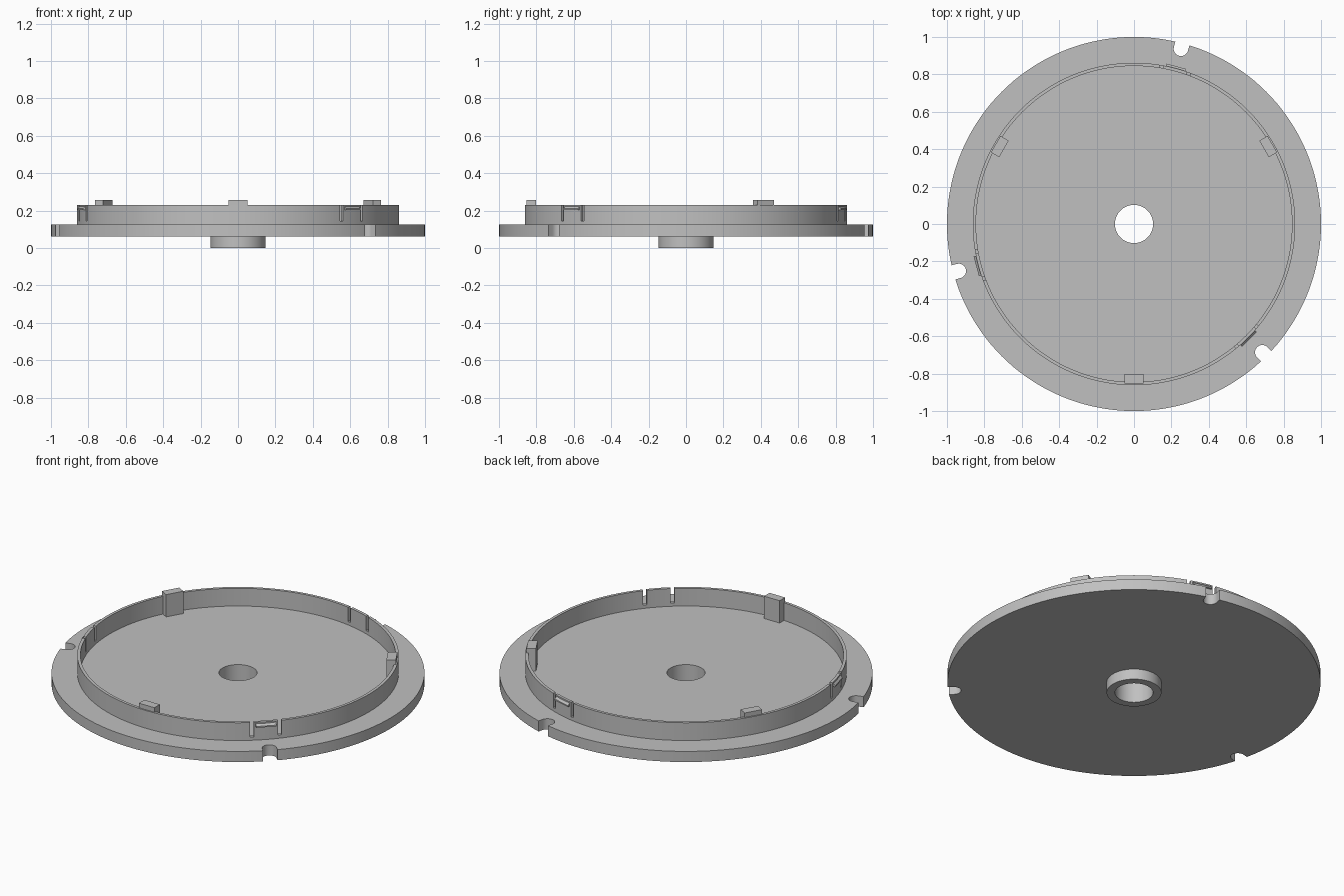
import bpy
import bmesh
from math import radians, cos, sin, pi
from mathutils import Matrix

cube = bpy.data.objects.get("Cube")
if cube:
    bpy.data.objects.remove(cube, do_unlink=True)

grey = bpy.data.materials.new("plain grey")
grey.use_nodes = True
GREY = (0.53, 0.53, 0.53, 1)
grey.diffuse_color = GREY
grey.node_tree.nodes["Principled BSDF"].inputs["Base Color"].default_value = GREY

SEGMENTS = 144
CLIP_ANGLES = (75, 195, -45)
BLOCK_ANGLES = (30, 150, -90)
FLOOR, RING_TOP = 0.125, 0.23


def finish(name, bm):
    bmesh.ops.recalc_face_normals(bm, faces=bm.faces)
    mesh = bpy.data.meshes.new(name)
    bm.to_mesh(mesh)
    bm.free()
    mesh.materials.append(grey)
    obj = bpy.data.objects.new(name, mesh)
    bpy.context.collection.objects.link(obj)
    return obj


def lathe(name, profile):
    """Revolve a closed (radius, height) profile around z."""
    bm = bmesh.new()
    rings = []
    for i in range(SEGMENTS):
        a = 2 * pi * i / SEGMENTS
        rings.append([bm.verts.new((r * cos(a), r * sin(a), z)) for r, z in profile])
    n = len(profile)
    for i, ring in enumerate(rings):
        after = rings[(i + 1) % SEGMENTS]
        for j in range(n):
            k = (j + 1) % n
            bm.faces.new((ring[j], after[j], after[k], ring[k]))
    return finish(name, bm)


def prism(bm, outline, axis, low, high, angle):
    """Extrude an outline along local y or z, then turn it about the z axis.
    Local x points outward from the centre."""
    def place(u, v, w):
        return (u, w, v) if axis == "y" else (u, v, w)
    a = [bm.verts.new(place(u, v, low)) for u, v in outline]
    b = [bm.verts.new(place(u, v, high)) for u, v in outline]
    bm.faces.new(a)
    bm.faces.new(b)
    for i in range(len(a)):
        k = (i + 1) % len(a)
        bm.faces.new((a[i], a[k], b[k], b[i]))
    bmesh.ops.rotate(bm, verts=a + b, cent=(0, 0, 0),
                     matrix=Matrix.Rotation(radians(angle), 3, "Z"))


def rect(x0, x1, y0, y1):
    return [(x0, y0), (x1, y0), (x1, y1), (x0, y1)]


def cut(target, cutter):
    cutter.hide_render = True
    mod = target.modifiers.new("cut", "BOOLEAN")
    mod.operation, mod.solver, mod.object = "DIFFERENCE", "EXACT", cutter
    bpy.context.view_layer.objects.active = target
    bpy.ops.object.modifier_apply(modifier=mod.name)
    bpy.data.objects.remove(cutter, do_unlink=True)


# Round plate with the hub below and a bore through both
plate = lathe("base_plate", [(0.102, 0), (0.147, 0), (0.147, 0.062), (1, 0.062),
                             (1, FLOOR), (0.102, FLOOR)])

# Rounded notches in the plate edge
bm = bmesh.new()
notch = [(0.97 + 0.039 * cos(radians(t)), 0.039 * sin(radians(t)))
         for t in range(90, 271, 12)]
notch += [(1.1, -0.039), (1.1, 0.039)]
for angle in CLIP_ANGLES:
    prism(bm, notch, "z", 0, 0.3, angle)
cut(plate, finish("notch_cutter", bm))

# Thin upright wall with a pair of slots beside each clip
wall = lathe("ring_wall", [(0.845, FLOOR), (0.862, FLOOR), (0.862, RING_TOP), (0.845, RING_TOP)])
bm = bmesh.new()
for angle in CLIP_ANGLES:
    for side in (-1, 1):
        y = side * 0.075
        prism(bm, rect(0.8, 0.9, y - 0.01, y + 0.01), "z", 0.145, 0.3, angle)
cut(wall, finish("slot_cutter", bm))

# Wedge-shaped catch on each clip
for i, angle in enumerate(CLIP_ANGLES):
    bm = bmesh.new()
    wedge = [(0.853, 0.203), (0.873, 0.203), (0.873, 0.211), (0.858, 0.225), (0.853, 0.225)]
    prism(bm, wedge, "y", -0.055, 0.055, angle)
    finish(f"clip_catch_{i + 1}", bm)

# Blocks standing on the floor against the wall
for i, angle in enumerate(BLOCK_ANGLES):
    bm = bmesh.new()
    prism(bm, rect(0.803, 0.854, -0.051, 0.051), "z", FLOOR, 0.257, angle)
    finish(f"stop_block_{i + 1}", bm)

# Smooth round walls, sharp edges
bpy.ops.object.select_all(action="DESELECT")
for obj in (plate, wall):
    obj.select_set(True)
bpy.context.view_layer.objects.active = plate
bpy.ops.object.shade_smooth_by_angle(angle=radians(30))
